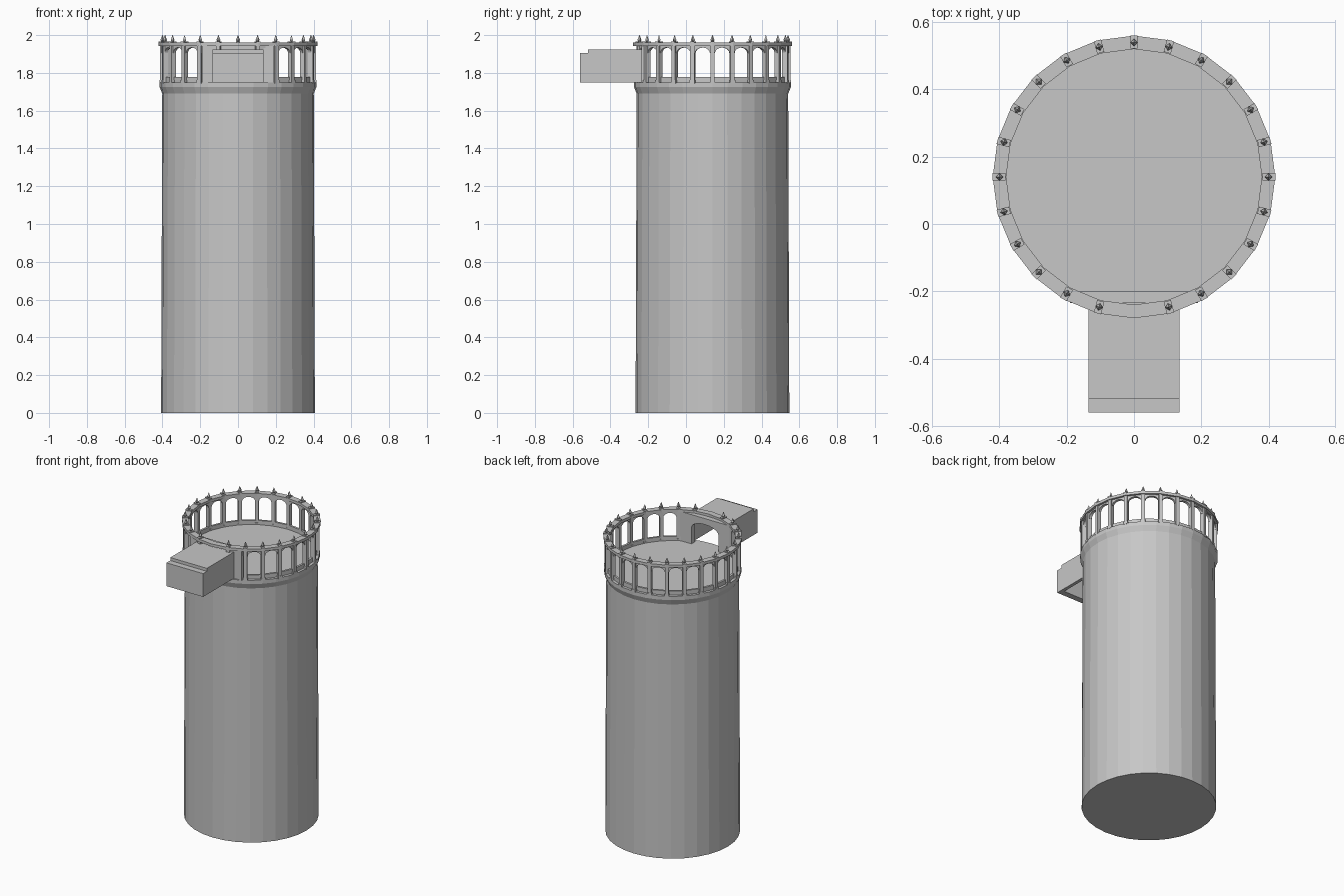
import bpy, bmesh, math
from mathutils import Matrix, Vector

if "Cube" in bpy.data.objects:
    bpy.data.objects.remove(bpy.data.objects["Cube"])

CY = 0.14          # tower axis in y
BAYS = 24          # columns around the gallery
STEP = 2 * math.pi / BAYS

stone = bpy.data.materials.new("grey_stone")
stone.diffuse_color = (0.57, 0.57, 0.57, 1)
stone.use_nodes = True
stone.node_tree.nodes["Principled BSDF"].inputs["Base Color"].default_value = stone.diffuse_color


def finish(name, bm):
    bmesh.ops.recalc_face_normals(bm, faces=bm.faces)
    me = bpy.data.meshes.new(name)
    bm.to_mesh(me)
    bm.free()
    me.materials.append(stone)
    ob = bpy.data.objects.new(name, me)
    bpy.context.collection.objects.link(ob)
    return ob


def lathe(name, profile, sides, closed=False):
    """Revolve (radius, z) points about the tower axis; cap the ends if open."""
    bm = bmesh.new()
    rings = []
    for r, z in profile:
        rings.append([bm.verts.new((r * math.sin(i * 2 * math.pi / sides),
                                    CY + r * math.cos(i * 2 * math.pi / sides), z))
                      for i in range(sides)])
    pairs = list(zip(rings, rings[1:]))
    if closed:
        pairs.append((rings[-1], rings[0]))
    for a, b in pairs:
        for i in range(sides):
            j = (i + 1) % sides
            bm.faces.new((a[i], a[j], b[j], b[i]))
    if not closed:
        bm.faces.new(rings[0])
        bm.faces.new(rings[-1])
    return finish(name, bm)


def add_box(bm, lo, hi, m=Matrix()):
    lo, hi = Vector(lo), Vector(hi)
    size = hi - lo
    bmesh.ops.create_cube(bm, size=1, matrix=m @ Matrix.Translation((lo + hi) / 2)
                          @ Matrix.Diagonal((size.x, size.y, size.z, 1)))


def add_prism(bm, pts, y0, y1, m=Matrix()):
    """Extrude an outline in x, z along y."""
    a = [bm.verts.new(m @ Vector((x, y0, z))) for x, z in pts]
    b = [bm.verts.new(m @ Vector((x, y1, z))) for x, z in pts]
    n = len(pts)
    bm.faces.new(a)
    bm.faces.new(b[::-1])
    for i in range(n):
        j = (i + 1) % n
        bm.faces.new((a[i], b[i], b[j], a[j]))


def around(k):
    """Frame of bay position k, counted from the front, local -y outward."""
    return Matrix.Translation((0, CY, 0)) @ Matrix.Rotation(k * STEP, 4, 'Z')


def arch(half, spring, rise, n=10):
    return [(half * math.cos(math.pi * i / n), spring + rise * math.sin(math.pi * i / n))
            for i in range(n + 1)]


# Shaft with flared cornice, gallery floor as its cap
lathe("tower_shaft", [(0.407, 0), (0.401, 1.69), (0.415, 1.725), (0.415, 1.75)], 32)

# Top ring over the columns
lathe("top_ring", [(0.38, 1.942), (0.42, 1.942), (0.42, 1.96), (0.38, 1.96)], BAYS, True)

# Low curb between columns, left open at the front doorway
bm = bmesh.new()
for k in range(1, BAYS - 1):
    add_box(bm, (-0.051, -0.396, 1.745), (0.051, -0.382, 1.778), around(k + 0.5))
finish("gallery_curb", bm)

# Columns, with short stubs over the entrance box
bm = bmesh.new()
for k in range(1, BAYS):
    foot = 1.92 if k in (1, BAYS - 1) else 1.745
    add_box(bm, (-0.011, -0.413, foot), (0.011, -0.385, 1.945), around(k))
    if foot < 1.9:
        add_box(bm, (-0.014, -0.415, 1.745), (0.014, -0.383, 1.762), around(k))
finish("columns", bm)

# Arched heads between columns
bm = bmesh.new()
for k in range(1, BAYS - 1):
    outline = [(-0.051, 1.945), (-0.051, 1.905)] + arch(0.039, 1.905, 0.029)[::-1] \
        + [(0.051, 1.905), (0.051, 1.945)]
    add_prism(bm, outline, -0.402, -0.384, around(k + 0.5))
finish("arch_heads", bm)

# Finials: small plinth and four-sided spike above each column
bm = bmesh.new()
for k in range(1, BAYS):
    m = around(k)
    add_box(bm, (-0.011, -0.42, 1.958), (0.011, -0.382, 1.966), m)
    for r1, r2, z0, z1 in ((0.006, 0.011, 1.965, 1.974), (0.011, 0.001, 1.974, 2.0)):
        bmesh.ops.create_cone(bm, cap_ends=True, segments=4, radius1=r1, radius2=r2,
                              depth=z1 - z0,
                              matrix=m @ Matrix.Translation((0, -0.4, (z0 + z1) / 2)))
finish("finials", bm)

# Flat doorway wall inside the gallery
bm = bmesh.new()
outline = [(0.19, 1.75), (0.19, 1.945), (-0.19, 1.945), (-0.19, 1.75), (-0.1, 1.75)] \
    + arch(0.1, 1.86, 0.045)[::-1] + [(0.1, 1.75)]
add_prism(bm, outline, -0.235, -0.2)
finish("doorway_wall", bm)

# Projecting entrance box, open below and toward the doorway
bm = bmesh.new()
for s in (-1, 1):
    x0, x1 = sorted((s * 0.135, s * 0.113))
    add_box(bm, (x0, -0.52, 1.75), (x1, -0.234, 1.905))
add_box(bm, (-0.135, -0.56, 1.75), (0.135, -0.52, 1.905))
add_box(bm, (-0.135, -0.52, 1.905), (0.135, -0.234, 1.925))
finish("entrance_box", bm)
